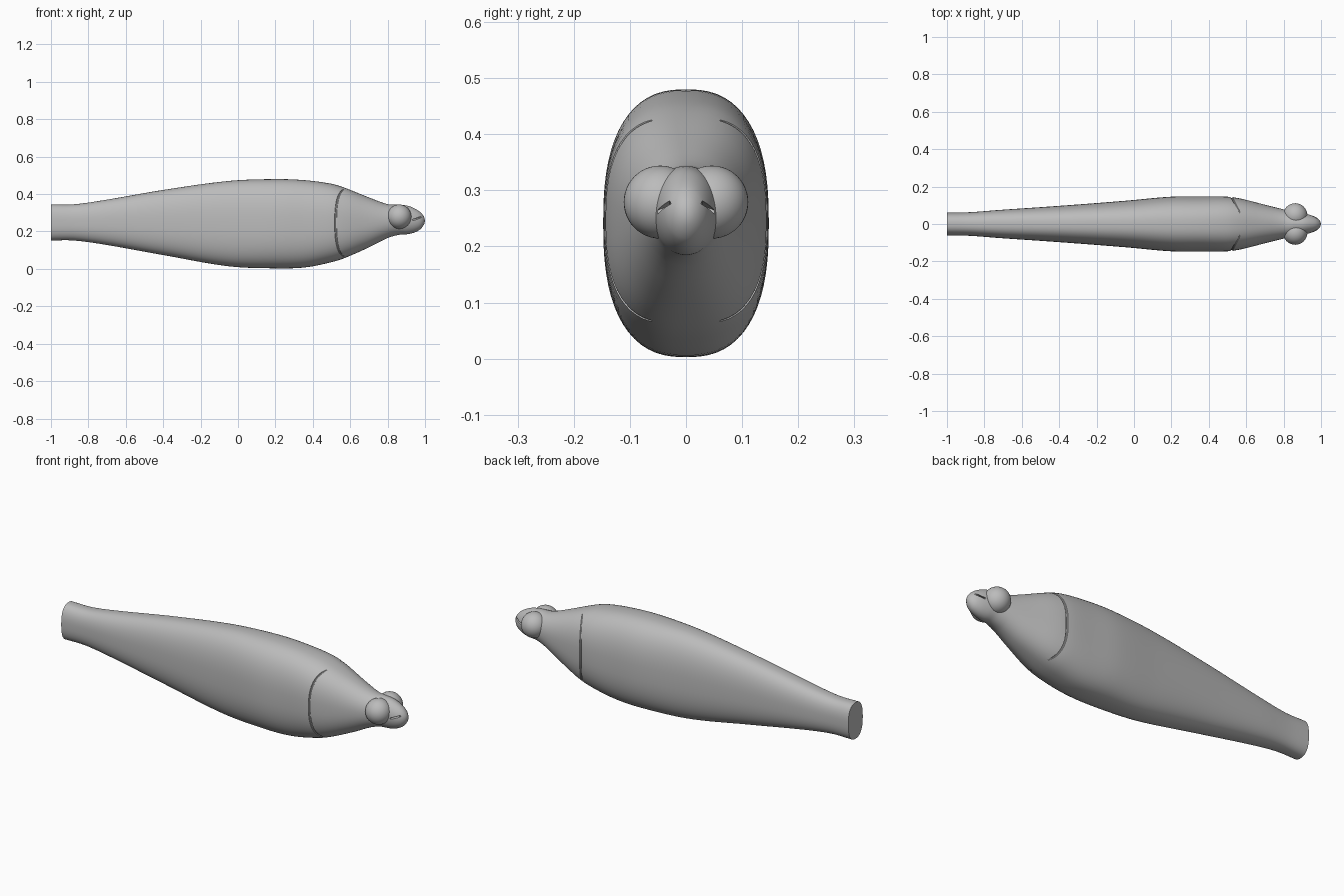
import bpy, bmesh, math
from mathutils import Vector

cube = bpy.data.objects.get("Cube")
if cube:
    bpy.data.objects.remove(cube, do_unlink=True)

grey = bpy.data.materials.new("plain grey")
grey.use_nodes = True
grey.diffuse_color = (0.5, 0.5, 0.5, 1)
grey.node_tree.nodes["Principled BSDF"].inputs["Base Color"].default_value = (0.5, 0.5, 0.5, 1)

# Body stations: x, half width, bottom z, top z
STATIONS = [
    (-1.0, .061, .152, .345), (-.88, .063, .152, .345), (-.72, .075, .131, .367),
    (-.4, .097, .074, .422), (-.05, .124, .014, .470), (.2, .146, .003, .480),
    (.36, .147, .008, .474), (.5, .146, .036, .455), (.57, .136, .058, .434),
    (.7, .103, .115, .382), (.8, .078, .165, .346), (.86, .064, .182, .343),
    (.91, .056, .186, .337), (.95, .046, .197, .320), (.98, .032, .216, .299),
    (.995, .016, .238, .279),
]


def section(x):
    """Smoothly interpolated half width, bottom and top at x."""
    i = max(k for k in range(len(STATIONS) - 1) if STATIONS[k][0] <= x + 1e-6)
    a, b = STATIONS[i], STATIONS[i + 1]
    p, n = STATIONS[max(i - 1, 0)], STATIONS[min(i + 2, len(STATIONS) - 1)]
    h = b[0] - a[0]
    t = (x - a[0]) / h
    out = []
    for k in (1, 2, 3):
        m0 = (b[k] - p[k]) / (b[0] - p[0]) * h
        m1 = (n[k] - a[k]) / (n[0] - a[0]) * h
        out.append((2*t**3 - 3*t*t + 1) * a[k] + (t**3 - 2*t*t + t) * m0
                   + (3*t*t - 2*t**3) * b[k] + (t**3 - t*t) * m1)
    return out


def skin(x, angle):
    """Point on the rounded, slab-sided body surface."""
    w, low, high = section(x)
    power = 2 / (2.5 if x < .6 else max(2, 2.5 - (x - .6) * 2))
    c, s = math.cos(angle), math.sin(angle)
    y = math.copysign(abs(c) ** power, c) * w
    z = math.copysign(abs(s) ** power, s) * (high - low) / 2
    return Vector((x, y, (low + high) / 2 + z))


def loft(name, rings, tip=None):
    bm = bmesh.new()
    loops = [[bm.verts.new(p) for p in ring] for ring in rings]
    n = len(rings[0])
    for a, b in zip(loops, loops[1:]):
        for i in range(n):
            bm.faces.new((a[i], a[(i + 1) % n], b[(i + 1) % n], b[i]))
    bm.faces.new(loops[0])
    if tip:
        v = bm.verts.new(tip)
        for i in range(n):
            bm.faces.new((loops[-1][i], loops[-1][(i + 1) % n], v))
    else:
        bm.faces.new(loops[-1])
    bmesh.ops.recalc_face_normals(bm, faces=bm.faces)
    return finish(name, bm)


def finish(name, bm):
    mesh = bpy.data.meshes.new(name)
    bm.to_mesh(mesh)
    bm.free()
    mesh.materials.append(grey)
    obj = bpy.data.objects.new(name, mesh)
    bpy.context.collection.objects.link(obj)
    return obj


def tube(name, path, radius):
    """Tapered tube along a path of points."""
    rings = []
    for i, p in enumerate(path):
        d = (path[min(i + 1, len(path) - 1)] - path[max(i - 1, 0)]).normalized()
        u = d.cross(Vector((1, 0, 0))).normalized()
        v = d.cross(u)
        r = radius * (.3 + .7 * math.sin(math.pi * i / (len(path) - 1)) ** .5)
        rings.append([p + (u * math.cos(a) + v * math.sin(a)) * r
                      for a in (math.tau * k / 10 for k in range(10))])
    return loft(name, rings)


# Body with a flat tail end and rounded snout
xs = [-1 + 1.8 * i / 60 for i in range(60)] + [.8 + .195 * i / 24 for i in range(25)]
SIDES = 64
body = loft("body", [[skin(x, math.tau * k / SIDES) for k in range(SIDES)] for x in xs],
            Vector((1, 0, .258)))

cutters = []
for side, sign in (("left", 1), ("right", -1)):
    # Curved gill slit following the skin
    path = []
    for i in range(33):
        t = -1 + 2 * i / 32
        p = skin(.522 + .045 * t * t, t * 1.2)
        p.y *= sign
        path.append(p)
    cutters.append(tube(side + "_gill_cutter", path, .006))

    # Thin slanted mouth slit that stops short of the middle
    bm = bmesh.new()
    bmesh.ops.create_cube(bm, size=1)
    bmesh.ops.scale(bm, vec=(.07, .06, .007), verts=bm.verts)
    slit = finish(side + "_mouth_cutter", bm)
    slit.location = (.968, sign * .056, .266)
    slit.rotation_euler = (sign * -.35, -.2, 0)
    cutters.append(slit)

    # Bulging eye
    bm = bmesh.new()
    bmesh.ops.create_uvsphere(bm, u_segments=40, v_segments=24, radius=.065)
    eye = finish(side + "_eye", bm)
    eye.location = (.862, sign * .046, .279)
    eye.data.shade_smooth()

for cutter in cutters:
    cutter.hide_render = True
    cutter.hide_set(True)
    mod = body.modifiers.new(cutter.name, "BOOLEAN")
    mod.operation = "DIFFERENCE"
    mod.solver = "EXACT"
    mod.object = cutter

# Apply the cuts, then smooth everything but the sharp edges
bpy.ops.object.select_all(action="DESELECT")
bpy.context.view_layer.objects.active = body
body.select_set(True)
for mod in list(body.modifiers):
    bpy.ops.object.modifier_apply(modifier=mod.name)
for cutter in cutters:
    bpy.data.objects.remove(cutter, do_unlink=True)
bpy.ops.object.shade_smooth_by_angle(angle=math.radians(35))
